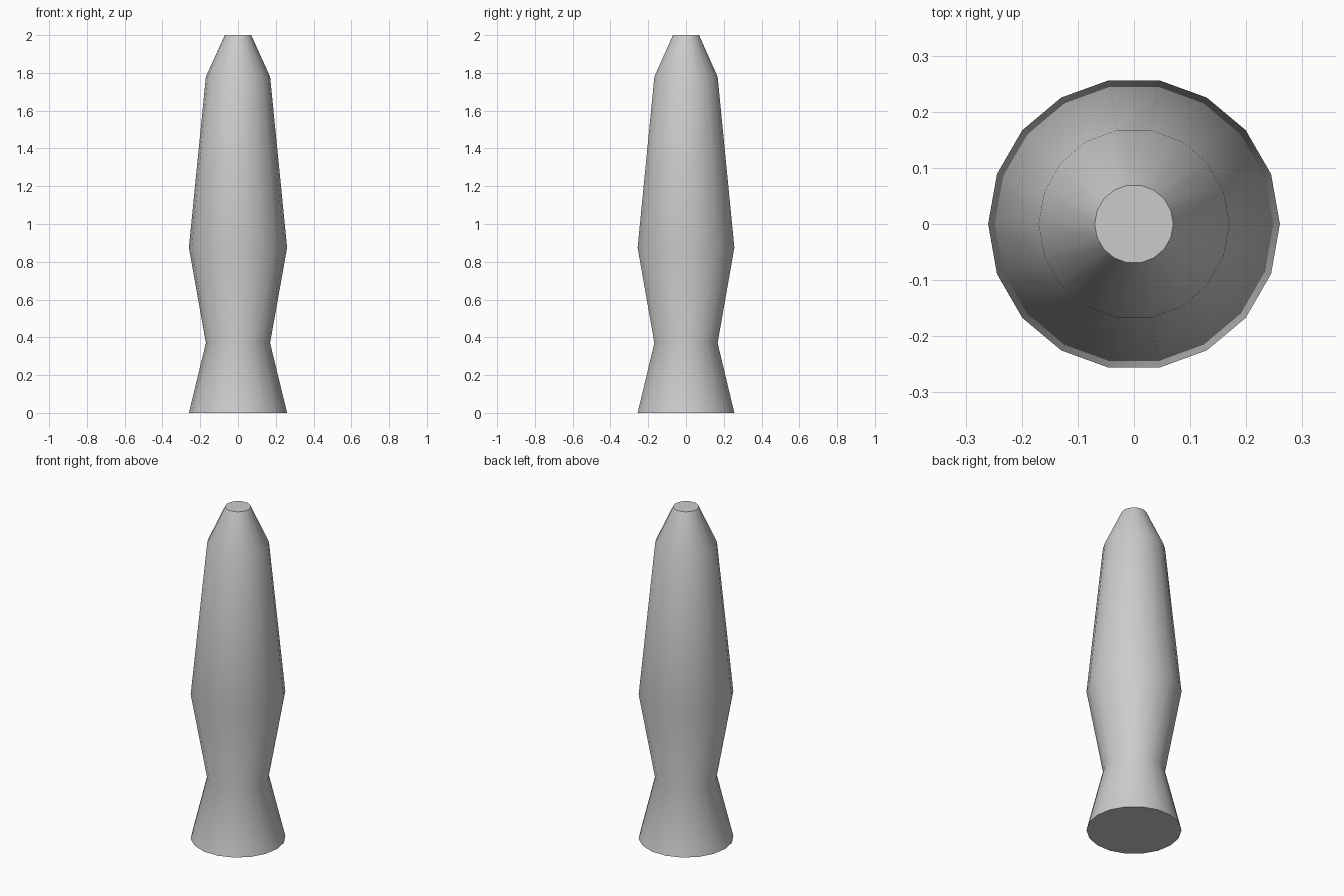
import bpy, bmesh, math

if "Cube" in bpy.data.objects:
    bpy.data.objects.remove(bpy.data.objects["Cube"])

SIDES = 18
# radius, height from base to tip
PROFILE = [(0.26, 0.0), (0.17, 0.37), (0.26, 0.875), (0.17, 1.78), (0.07, 2.0)]

# turned body: stacked rings joined by quads, capped at both ends
bm = bmesh.new()
rings = []
for r, z in PROFILE:
    rings.append([bm.verts.new((r * math.cos(2 * math.pi * i / SIDES),
                                r * math.sin(2 * math.pi * i / SIDES), z))
                  for i in range(SIDES)])
for low, high in zip(rings, rings[1:]):
    for i in range(SIDES):
        j = (i + 1) % SIDES
        bm.faces.new((low[i], low[j], high[j], high[i]))
bm.faces.new(rings[0][::-1])
bm.faces.new(rings[-1])

mesh = bpy.data.meshes.new("turned_body")
bm.to_mesh(mesh)
bm.free()
body = bpy.data.objects.new("turned_body", mesh)
bpy.context.collection.objects.link(body)

# smooth sides, sharp cap rims
bpy.context.view_layer.objects.active = body
body.select_set(True)
bpy.ops.object.shade_smooth_by_angle(angle=math.radians(35))
